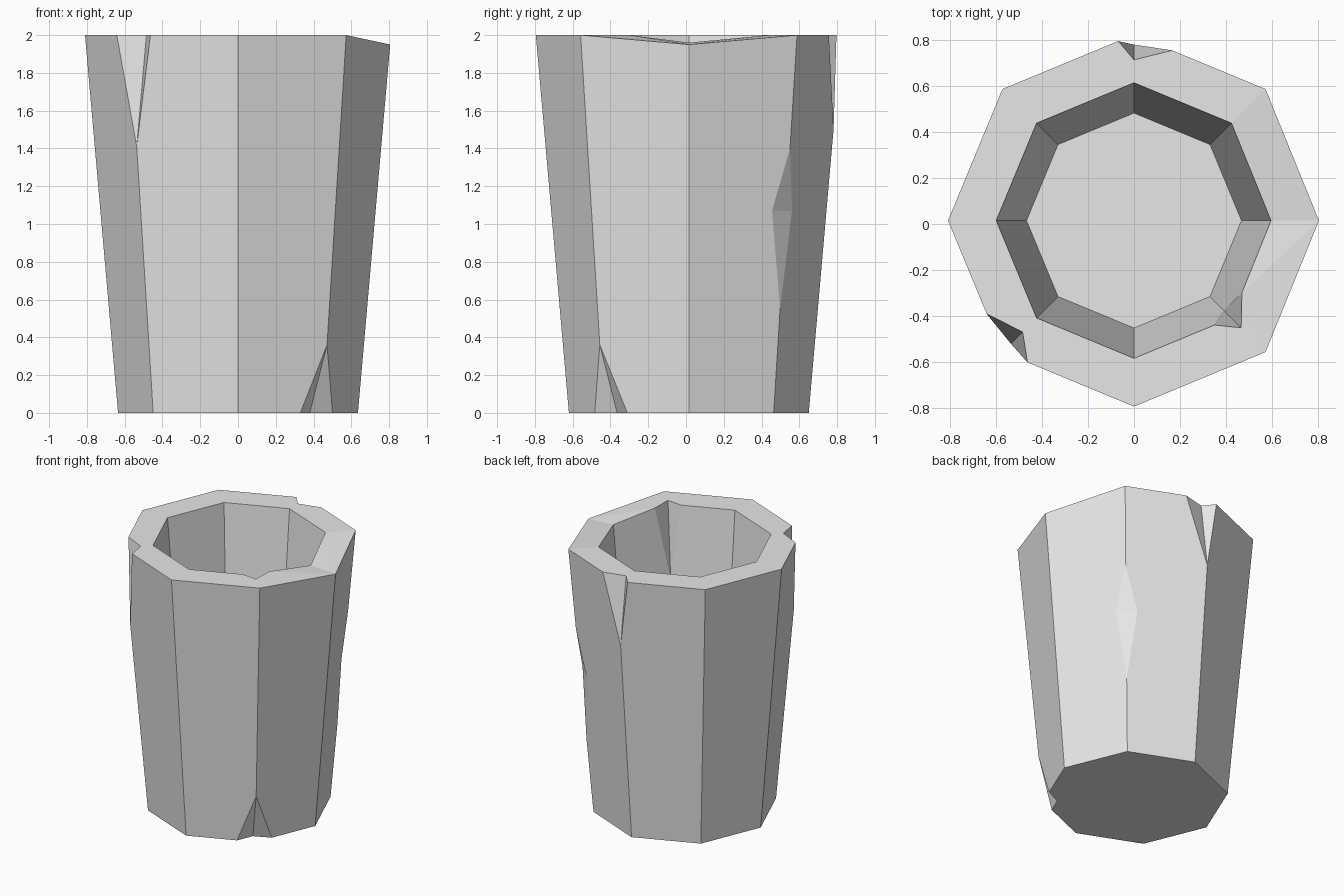
import bpy, bmesh, math
from mathutils import Vector

cube = bpy.data.objects.get("Cube")
if cube:
    bpy.data.objects.remove(cube)

SIDES = 8
HEIGHT, FLOOR = 2.0, 0.45
CENTRE_Y = 0.015
bm = bmesh.new()


def corner(i, radius, z):
    a = math.tau * i / SIDES
    return Vector((radius * math.cos(a), radius * math.sin(a) + CENTRE_Y, z))


def face(points):
    # drop repeated neighbours, then make the face
    pts = [p for k, p in enumerate(points) if (p - points[k - 1]).length > 1e-5]
    bm.faces.new([bm.verts.new(p) for p in pts])


def shell(r_top, r_low, z_low, chips, dip):
    """Octagonal tapered wall with chipped corners; returns the rim and base paths."""
    def at(i, z):
        t = (z - z_low) / (HEIGHT - z_low)
        return corner(i, r_low + (r_top - r_low) * t, z)

    prev_side, next_side, rims, bases = [], [], [], []
    for i in range(SIDES):
        top, low = at(i, dip if i == 0 else HEIGHT), at(i, z_low)
        left, right, rim, base = [top, low], [top, low], [top] * 3, [low] * 3
        if i in chips:
            kind, toward_prev, toward_next, depth, tip_z = chips[i]
            z = {"top": HEIGHT, "base": z_low, "dent": depth}[kind]
            a = at(i, z).lerp(at(i - 1, z), toward_prev)
            b = at(i, z).lerp(at(i + 1, z), toward_next)
            tip = at(i, tip_z)
            if kind == "dent":
                upper = at(i, 2 * depth - tip_z - 0.19)
                left, right = [top, upper, a, tip, low], [top, upper, b, tip, low]
                face([upper, a, b])
                face([tip, b, a])
            else:
                apex = corner(i, depth, z)
                face([a, apex, tip])
                face([apex, b, tip])
                if kind == "top":
                    left, right, rim = [a, tip, low], [b, tip, low], [a, apex, b]
                else:
                    left, right, base = [top, tip, a], [top, tip, b], [a, apex, b]
        prev_side.append(left)
        next_side.append(right)
        rims.append(rim)
        bases.append(base)
    for i in range(SIDES):
        face(next_side[i] + prev_side[(i + 1) % SIDES][::-1])
    face([p for path in bases for p in path])
    return rims


# Outer wall and underside: kind, spread each way, depth, tip height
outer = shell(0.81, 0.635, 0.0, {
    1: ("dent", 0.145, 0.145, 1.07, 0.55),
    2: ("top", 0.29, 0.12, 0.70, 1.5),
    5: ("top", 0.29, 0.19, 0.686, 1.41),
    7: ("base", 0.265, 0.275, 0.537, 0.36),
}, 1.95)

# Inner wall and floor
inner = shell(0.6, 0.468, FLOOR, {7: ("top", 0.175, 0.26, 0.66, 1.45)}, 1.96)

# Flat rim between the two walls
for i in range(SIDES):
    j = (i + 1) % SIDES
    face(outer[i][1:] + outer[j][:2] + (inner[i][1:] + inner[j][:2])[::-1])

bmesh.ops.remove_doubles(bm, verts=bm.verts, dist=1e-4)
bmesh.ops.triangulate(bm, faces=bm.faces)
bmesh.ops.recalc_face_normals(bm, faces=bm.faces)

mesh = bpy.data.meshes.new("chipped_cup")
bm.to_mesh(mesh)
bm.free()
cup = bpy.data.objects.new("chipped_cup", mesh)
bpy.context.collection.objects.link(cup)

# Single plain grey
grey = bpy.data.materials.new("light_grey")
grey.use_nodes = True
colour = (0.8, 0.8, 0.8, 1.0)
grey.diffuse_color = colour
grey.node_tree.nodes["Principled BSDF"].inputs["Base Color"].default_value = colour
mesh.materials.append(grey)
